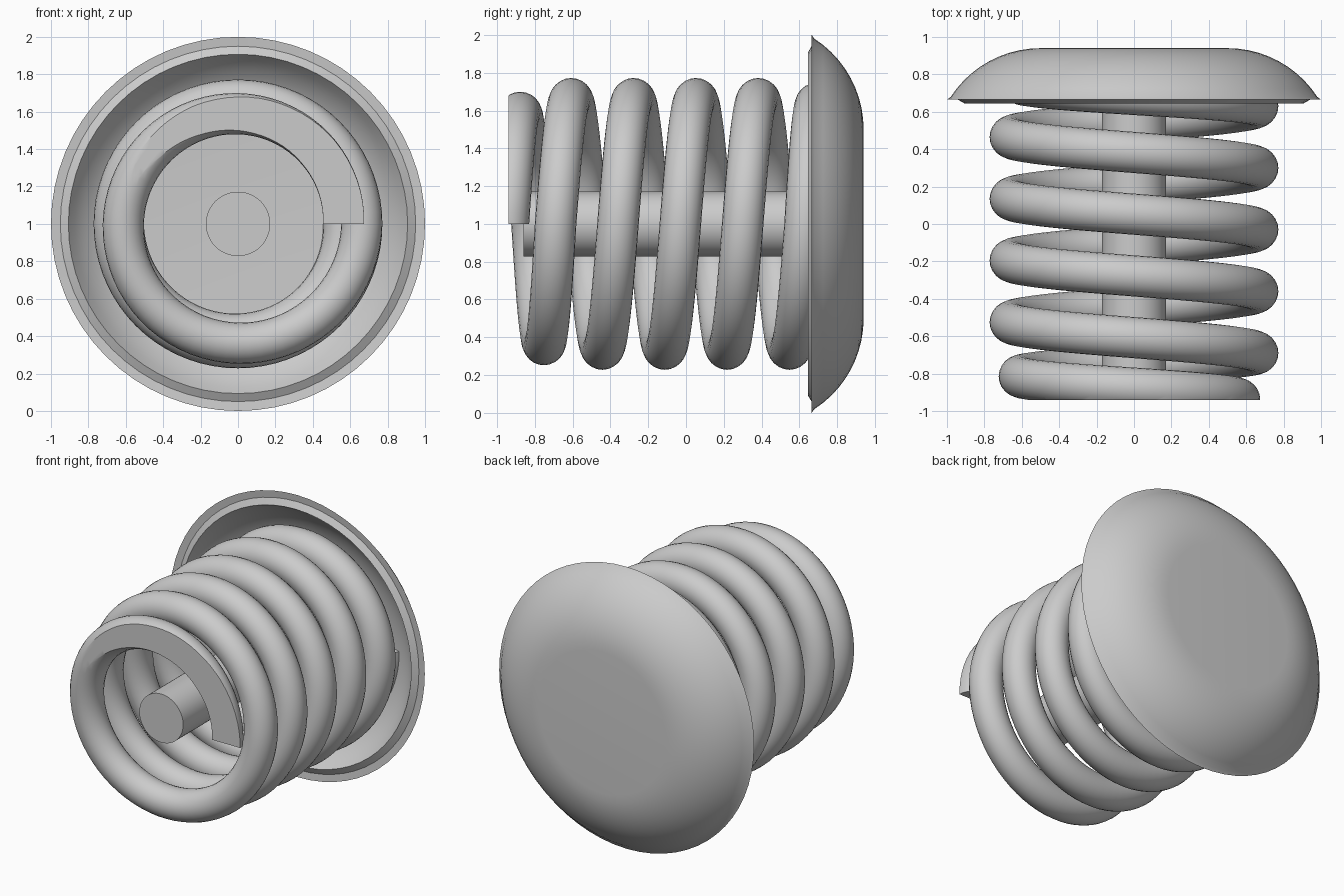
import bpy, bmesh, math
from mathutils import Vector

if "Cube" in bpy.data.objects:
    bpy.data.objects.remove(bpy.data.objects["Cube"])

grey = bpy.data.materials.new("plain_grey")
grey.diffuse_color = (0.6, 0.6, 0.6, 1)
grey.use_nodes = True
grey.node_tree.nodes["Principled BSDF"].inputs["Base Color"].default_value = grey.diffuse_color


def finish(name, bm, angle=35):
    bmesh.ops.recalc_face_normals(bm, faces=bm.faces)
    me = bpy.data.meshes.new(name)
    bm.to_mesh(me)
    bm.free()
    ob = bpy.data.objects.new(name, me)
    bpy.context.collection.objects.link(ob)
    me.materials.append(grey)
    bpy.ops.object.select_all(action='DESELECT')
    bpy.context.view_layer.objects.active = ob
    ob.select_set(True)
    bpy.ops.object.shade_smooth_by_angle(angle=math.radians(angle))
    return ob


def skin(bm, rings, ends=False):
    """Join consecutive closed rings of vertices with quads."""
    n = len(rings[0])
    for a, b in zip(rings, rings[1:]):
        for i in range(n):
            j = (i + 1) % n
            bm.faces.new((a[i], a[j], b[j], b[i]))
    if ends:
        bm.faces.new(rings[0])
        bm.faces.new(rings[-1])


def lathe(name, profile, segments=64):
    """Revolve (radius, y) points around the horizontal axis at z = 1."""
    bm = bmesh.new()
    rings = []
    for r, y in profile:
        rings.append([bm.verts.new((r * math.cos(a), y, 1 + r * math.sin(a)))
                      for a in (2 * math.pi * i / segments for i in range(segments))])
    skin(bm, rings, ends=True)
    return finish(name, bm, 30)


def arc(cr, cy, rad, a0, a1, steps):
    """Arc points, angle measured from the axis direction."""
    out = []
    for i in range(steps + 1):
        a = math.radians(a0 + (a1 - a0) * i / steps)
        out.append((cr + rad * math.sin(a), cy + rad * math.cos(a)))
    return out


# Domed cap: outer curve to the rim, then hollow inner curve to a flat plate
outer = arc(0.50, 0.367, 0.573, 0, 57, 10)
inner = arc(0.50, 0.41, 0.47, 60, 0, 8)
lathe("domed_cap", outer + [(1.0, 0.665), (0.95, 0.67)] + inner)

# Central rod
lathe("centre_rod", [(0.172, -0.86), (0.172, 0.89)], 48)

# Coil spring: six turns, tighter and narrower on the end turns, ground flat
FRONT, BACK = -0.94, 0.88
WIRE, TURNS, STEPS, SIDES = 0.11, 6, 72, 24


def path(u):
    edge = max(0.0, 1 - u, u - (TURNS - 1))
    r = 0.662 - 0.097 * edge
    if u < 1:
        y = -0.94 + 0.25 * u
    elif u < TURNS - 1:
        y = -0.69 + 0.33 * (u - 1)
    else:
        y = 0.63 + 0.25 * (u - TURNS + 1)
    return r, y


bm = bmesh.new()
rings = []
for k in range(TURNS * STEPS + 1):
    u = k / STEPS
    r, y = path(u)
    t = 2 * math.pi * u
    radial = Vector((math.cos(t), 0, math.sin(t)))
    centre = radial * r + Vector((0, y, 1))
    rings.append([bm.verts.new(centre + radial * WIRE * math.cos(a)
                               + Vector((0, WIRE * math.sin(a), 0)))
                  for a in (2 * math.pi * i / SIDES for i in range(SIDES))])
skin(bm, rings, ends=True)
# Grind both ends flat
for y in (FRONT, BACK):
    bmesh.ops.bisect_plane(bm, geom=bm.verts[:] + bm.edges[:] + bm.faces[:],
                           plane_co=(0, y, 0), plane_no=(0, 1, 0))
for v in bm.verts:
    v.co.y = min(max(v.co.y, FRONT), BACK)
finish("coil_spring", bm)
